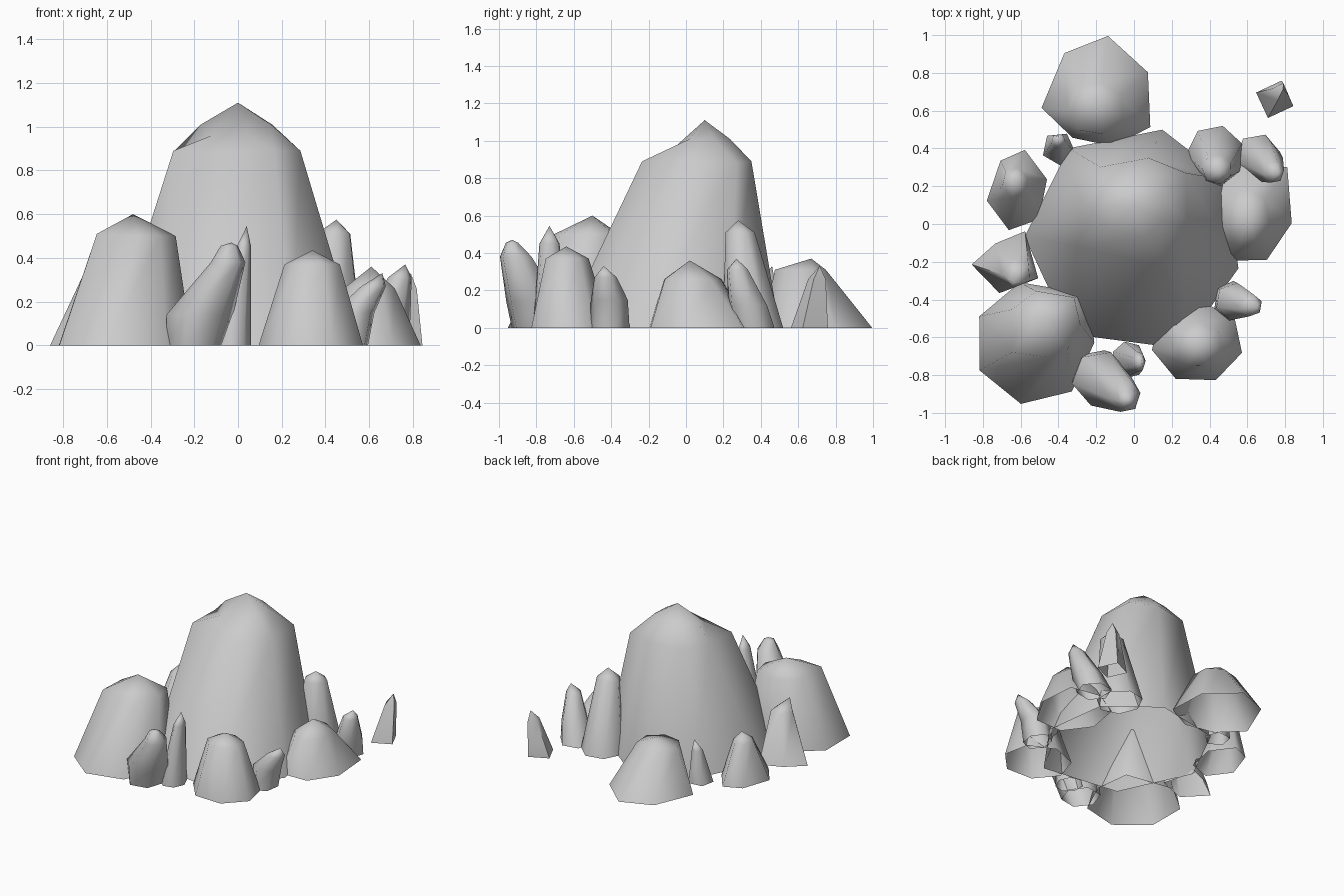
import bpy
import bmesh
from math import cos, sin, radians, tau
from mathutils import Vector

if "Cube" in bpy.data.objects:
    bpy.data.objects.remove(bpy.data.objects["Cube"], do_unlink=True)

stone = bpy.data.materials.new("grey_stone")
stone.use_nodes = True
grey = (0.6, 0.6, 0.6, 1)
stone.diffuse_color = grey
stone.node_tree.nodes["Principled BSDF"].inputs["Base Color"].default_value = grey


def rock(name, sides, turn, rings, peak, nudges=None):
    """Open-bottomed tapering rock; each ring is (x, y, z, radius_x, radius_y).
    Nudges move single corners, keyed by (ring, corner)."""
    bm = bmesh.new()
    loops = []
    for x, y, z, rx, ry in rings:
        angles = [radians(turn) + tau * i / sides for i in range(sides)]
        loops.append([bm.verts.new((x + rx * cos(a), y + ry * sin(a), z)) for a in angles])
    for (ring, corner), offset in (nudges or {}).items():
        loops[ring][corner].co += Vector(offset)
    tip = bm.verts.new(peak)
    for i in range(sides):
        j = (i + 1) % sides
        for low, high in zip(loops, loops[1:]):
            bm.faces.new((low[i], low[j], high[j], high[i]))
        bm.faces.new((loops[-1][i], loops[-1][j], tip))
    mesh = bpy.data.meshes.new(name)
    bm.to_mesh(mesh)
    bm.free()
    mesh.materials.append(stone)
    obj = bpy.data.objects.new(name, mesh)
    bpy.context.collection.objects.link(obj)
    bpy.ops.object.select_all(action="DESELECT")
    obj.select_set(True)
    bpy.context.view_layer.objects.active = obj
    bpy.ops.object.shade_smooth_by_angle(angle=radians(75))


# Central peak, with a steep side facing front left
rock("main_peak", sides=7, turn=75,
     rings=[(0, -0.09, 0, 0.58, 0.61), (0, 0.06, 0.89, 0.3, 0.3), (0, 0.09, 1.01, 0.17, 0.15)],
     peak=(0, 0.1, 1.11),
     nudges={(0, 3): (0.04, -0.03, 0), (0, 4): (0.14, 0.03, 0),
             (0, 5): (0.04, 0.14, 0), (0, 6): (-0.04, 0.08, 0),
             (1, 2): (0.01, 0.07, 0), (1, 3): (-0.1, 0.05, 0), (1, 4): (0.11, 0, 0),
             (1, 5): (0.02, 0.08, 0), (1, 6): (0, 0.09, -0.01),
             (2, 3): (-0.01, -0.01, -0.05), (2, 4): (0.02, -0.01, -0.05)})

# Large boulders around the foot
rock("front_right_boulder", sides=7, turn=309,
     rings=[(-0.53, -0.63, 0, 0.32, 0.33), (-0.475, -0.53, 0.5, 0.19, 0.18)],
     peak=(-0.48, -0.5, 0.6),
     nudges={(0, 2): (0.09, 0, 0), (1, 2): (0.04, 0, 0),
             (1, 5): (0, -0.07, 0.01), (1, 6): (0.06, 0, 0)})
rock("back_boulder", sides=7, turn=80,
     rings=[(-0.19, 0.7, 0, 0.3, 0.3), (-0.2, 0.61, 0.31, 0.15, 0.14)],
     peak=(-0.2, 0.67, 0.37),
     nudges={(0, 1): (0.02, -0.02, 0), (0, 2): (0, -0.07, 0), (0, 3): (0.04, 0, 0),
             (0, 5): (0, -0.07, 0), (0, 6): (0, -0.04, 0)})
rock("left_boulder", sides=7, turn=40,
     rings=[(0.59, 0.06, 0, 0.25, 0.28), (0.6, 0.03, 0.26, 0.12, 0.16)],
     peak=(0.61, 0.02, 0.36),
     nudges={(0, 0): (0.03, 0.06, 0)})
rock("front_left_boulder", sides=7, turn=345,
     rings=[(0.335, -0.625, 0, 0.245, 0.22), (0.34, -0.64, 0.37, 0.13, 0.12)],
     peak=(0.34, -0.64, 0.435))

# Medium rocks
rock("back_left_pillar", sides=7, turn=75,
     rings=[(0.43, 0.36, 0, 0.155, 0.165), (0.44, 0.29, 0.51, 0.08, 0.08)],
     peak=(0.45, 0.28, 0.575))
rock("right_rock", sides=5, turn=185,
     rings=[(-0.67, -0.2, 0, 0.19, 0.17), (-0.62, -0.26, 0.34, 0.08, 0.08)],
     peak=(-0.645, -0.31, 0.42),
     nudges={(0, 3): (-0.05, 0.05, 0), (0, 4): (0.01, -0.06, 0)})
rock("back_right_rock", sides=6, turn=75,
     rings=[(-0.62, 0.18, 0, 0.165, 0.22), (-0.63, 0.22, 0.3, 0.07, 0.08)],
     peak=(-0.63, 0.24, 0.37),
     nudges={(0, 1): (0.03, 0, 0)})

# Leaning spikes
rock("front_big_spike", sides=6, turn=10,
     rings=[(-0.2, -0.8, 0, 0.13, 0.14), (-0.175, -0.82, 0.14, 0.155, 0.15),
            (-0.045, -0.91, 0.38, 0.08, 0.09), (-0.04, -0.93, 0.455, 0.04, 0.035)],
     peak=(-0.03, -0.93, 0.47))
rock("front_thin_spike", sides=7, turn=0,
     rings=[(-0.03, -0.72, 0, 0.09, 0.1), (0.025, -0.73, 0.45, 0.035, 0.055)],
     peak=(0.04, -0.73, 0.545))
rock("left_small_spike", sides=6, turn=20,
     rings=[(0.51, -0.41, 0, 0.09, 0.11), (0.53, -0.41, 0.15, 0.1, 0.1),
            (0.62, -0.43, 0.27, 0.06, 0.06)],
     peak=(0.66, -0.44, 0.33))
rock("back_left_spike", sides=6, turn=70,
     rings=[(0.655, 0.36, 0, 0.12, 0.12), (0.69, 0.33, 0.12, 0.1, 0.11),
            (0.74, 0.275, 0.31, 0.055, 0.06)],
     peak=(0.765, 0.27, 0.37))
rock("back_right_spike", sides=5, turn=60,
     rings=[(-0.4, 0.4, 0, 0.09, 0.09), (-0.4, 0.44, 0.25, 0.04, 0.04)],
     peak=(-0.39, 0.46, 0.33))
rock("outlying_spike", sides=4, turn=70,
     rings=[(0.745, 0.66, 0, 0.105, 0.105), (0.775, 0.7, 0.26, 0.045, 0.05)],
     peak=(0.79, 0.715, 0.33))
